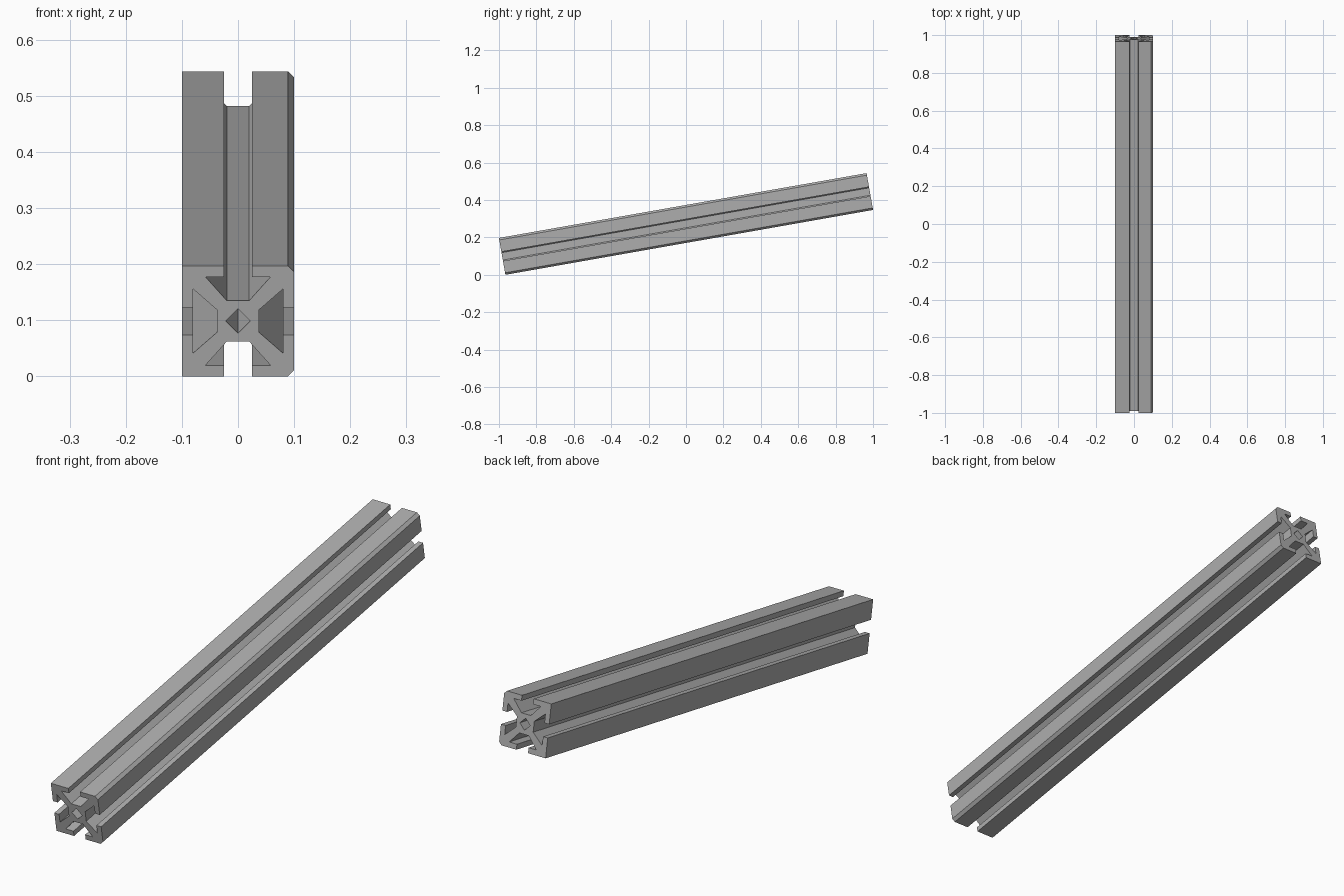
import bpy, bmesh, math
from mathutils import Matrix

if "Cube" in bpy.data.objects:
    bpy.data.objects.remove(bpy.data.objects["Cube"])

TILT = math.radians(10)
HALF = 0.1                 # half width of the section
LENGTH = 1.996
CHAMFER = 0.011

# Aluminium material
metal = bpy.data.materials.new("grey_aluminium")
metal.use_nodes = True
colour = (0.42, 0.42, 0.42, 1)
metal.diffuse_color = colour
metal.node_tree.nodes["Principled BSDF"].inputs["Base Color"].default_value = colour

# Half of one T-slot, from the mouth to the floor, then mirrored
half_slot = [(-0.025, HALF), (-0.025, 0.08), (-0.058, 0.08), (-0.02, 0.037)]
slot = half_slot + [(-x, z) for x, z in reversed(half_slot)]


def turn(point, quarter):
    """Rotate a section point clockwise by quarter turns."""
    x, z = point
    for _ in range(quarter):
        x, z = z, -x
    return x, z


# Section outline: four slots, with the two corners on +x chamfered
outline = []
for quarter in range(4):
    outline += [turn(p, quarter) for p in slot]
    if quarter < 2:
        corner = [(HALF - CHAMFER, HALF), (HALF, HALF - CHAMFER)]
    else:
        corner = [(HALF, HALF)]
    outline += [turn(p, quarter) for p in corner]

# Diamond-shaped central bore
bore = [turn((0, 0.022), quarter) for quarter in range(4)]

# Fill the section and extrude it along the bar
bm = bmesh.new()
edges = []
for loop in (outline, bore):
    verts = [bm.verts.new((x, -LENGTH / 2, z)) for x, z in loop]
    edges += [bm.edges.new((v, verts[i - 1])) for i, v in enumerate(verts)]
bmesh.ops.triangle_fill(bm, edges=edges, use_beauty=True)
result = bmesh.ops.extrude_face_region(bm, geom=bm.faces[:], use_keep_orig=True)
moved = [g for g in result["geom"] if isinstance(g, bmesh.types.BMVert)]
bmesh.ops.translate(bm, verts=moved, vec=(0, LENGTH, 0))
bmesh.ops.recalc_face_normals(bm, faces=bm.faces[:])

# Tilt the bar and rest its lower front edge on the ground
bm.transform(Matrix.Rotation(TILT, 4, "X"))
lowest = min(v.co.z for v in bm.verts)
bmesh.ops.translate(bm, verts=bm.verts[:], vec=(0, 0, -lowest))

mesh = bpy.data.meshes.new("slotted_bar")
bm.to_mesh(mesh)
bm.free()
mesh.materials.append(metal)
bar = bpy.data.objects.new("slotted_bar", mesh)
bpy.context.collection.objects.link(bar)
